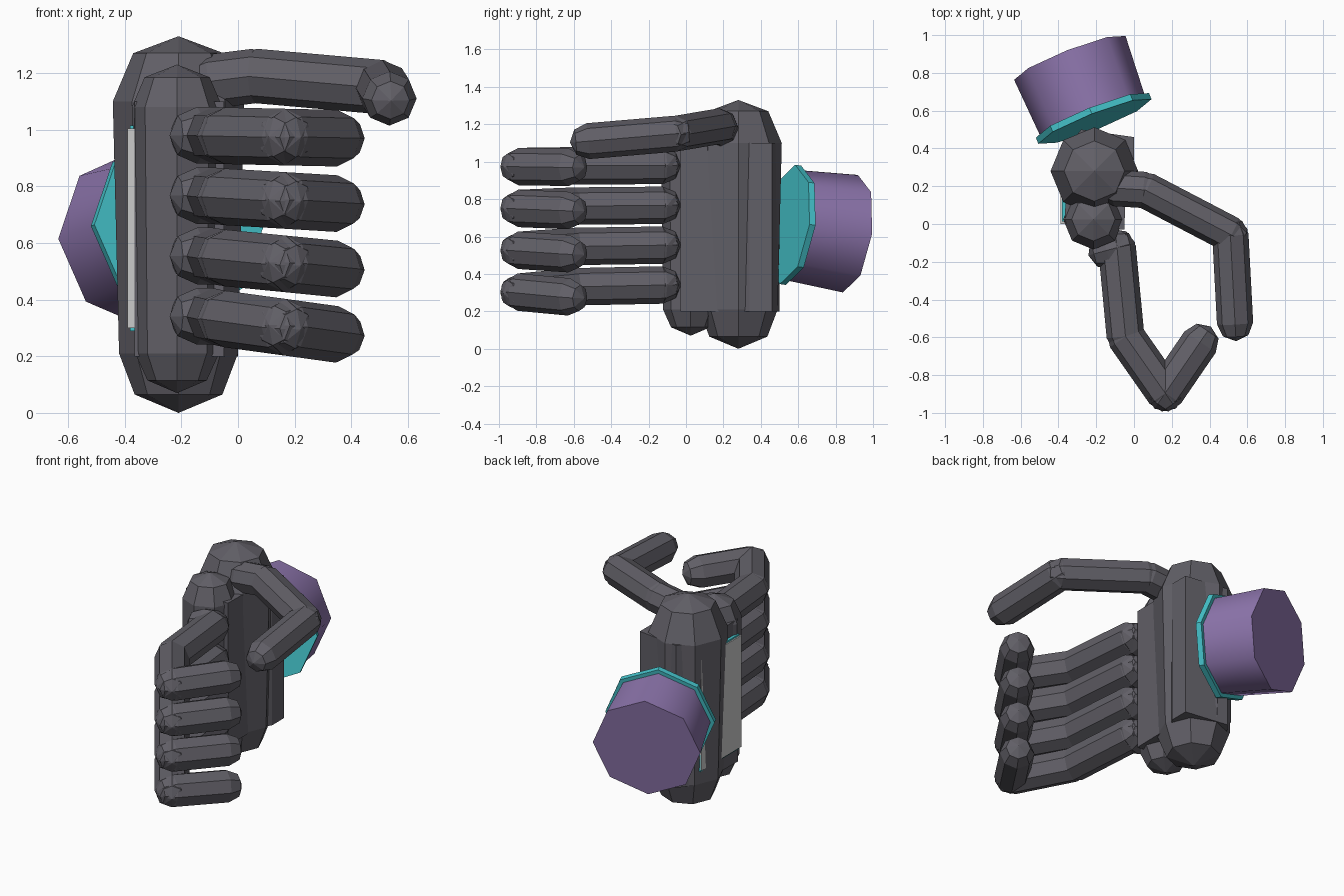
import bpy, bmesh
from math import cos, sin, pi, radians
from mathutils import Vector

if "Cube" in bpy.data.objects:
    bpy.data.objects.remove(bpy.data.objects["Cube"])


def material(name, rgb):
    m = bpy.data.materials.new(name)
    m.diffuse_color = (*rgb, 1)
    m.use_nodes = True
    m.node_tree.nodes["Principled BSDF"].inputs["Base Color"].default_value = m.diffuse_color
    return m


DARK = material("dark_grey", (0.12, 0.115, 0.135))
PURPLE = material("purple", (0.27, 0.18, 0.42))
CYAN = material("cyan", (0.06, 0.55, 0.6))


def finish(name, bm, mat):
    bmesh.ops.remove_doubles(bm, verts=bm.verts, dist=1e-4)
    bmesh.ops.recalc_face_normals(bm, faces=bm.faces)
    me = bpy.data.meshes.new(name)
    bm.to_mesh(me)
    bm.free()
    if mat:
        me.materials.append(mat)
    ob = bpy.data.objects.new(name, me)
    bpy.context.collection.objects.link(ob)
    return ob


def lathe(bm, origin, axis, rings):
    """Eight-sided solid of (distance, radius) rings along an axis."""
    o, d = Vector(origin), Vector(axis).normalized()
    u = Vector((1, 0, 0)) if abs(d.z) > 0.95 else d.cross(Vector((0, 0, 1))).normalized()
    v = u.cross(d)
    loops = [[bm.verts.new(o + d * t + (u * cos(i * pi / 4) + v * sin(i * pi / 4)) * max(r, 1e-6))
              for i in range(8)] for t, r in rings]
    for a, b in zip(loops, loops[1:]):
        for i in range(8):
            j = (i + 1) % 8
            bm.faces.new((a[i], a[j], b[j], b[i]))
    for (t, r), loop in ((rings[0], loops[0]), (rings[-1], loops[-1])):
        if r > 0:
            bm.faces.new(loop)


def digit(name, points, r):
    """Chain of faceted capsules through the joints."""
    bm = bmesh.new()
    k = r * 0.7
    for p, q in zip(points, points[1:]):
        p, q = Vector(p), Vector(q)
        n = (q - p).length
        lathe(bm, p, q - p, [(-r, 0), (-k, k), (0, r), (n, r), (n + k, k), (n + r, 0)])
    return finish(name, bm, DARK)


def prism(name, outline, z0, z1, mat):
    bm = bmesh.new()
    lo = [bm.verts.new((x, y, z0)) for x, y in outline]
    hi = [bm.verts.new((x, y, z1)) for x, y in outline]
    bm.faces.new(lo)
    bm.faces.new(hi)
    for i in range(len(lo)):
        j = (i + 1) % len(lo)
        bm.faces.new((lo[i], lo[j], hi[j], hi[i]))
    return finish(name, bm, mat)


def solid(name, origin, axis, rings, mat):
    bm = bmesh.new()
    lathe(bm, origin, axis, rings)
    return finish(name, bm, mat)


# Palm: two upright faceted columns and a core block
solid("palm_column", (-0.21, 0.28, 0), (0, 0, 1),
      [(0, 0), (0.065, 0.155), (0.21, 0.21), (1.10, 0.232), (1.27, 0.16), (1.33, 0)], DARK)
solid("knuckle_column", (-0.215, 0.025, 0), (0, 0, 1),
      [(0.07, 0), (0.115, 0.105), (0.21, 0.148), (1.08, 0.16), (1.185, 0.115), (1.23, 0)], DARK)
prism("palm_core", [(-0.365, 0.0), (-0.05, -0.03), (-0.045, 0.27), (0.0, 0.34),
                    (0.0, 0.46), (-0.28, 0.5), (-0.36, 0.4)], 0.2, 1.1, DARK)

# Plate on the back of the hand with a coloured backing
prism("back_plate", [(-0.39, 0.0), (-0.362, 0.0), (-0.362, 0.4), (-0.39, 0.4)], 0.3, 1.005, None)
prism("back_plate_trim", [(-0.382, 0.012), (-0.36, 0.012), (-0.36, 0.4), (-0.382, 0.4)],
      0.29, 1.015, CYAN)

# Four curled fingers, drooping more towards the little finger
path = [(-0.145, -0.14), (-0.09, -0.125), (-0.045, -0.595), (0.165, -0.895), (0.35, -0.625)]
for i in range(4):
    z = 0.98 - 0.213 * i
    tilt = 0.01 + 0.018 * i
    drops = (0, 0, 0.15 * tilt, 0.6 * tilt, tilt)
    digit(f"finger_{i + 1}", [(x, y, z - d) for (x, y), d in zip(path, drops)], 0.1)

# Thumb
digit("thumb", [(-0.1, 0.19, 1.17), (0.06, 0.18, 1.19), (0.51, -0.055, 1.15),
                (0.535, -0.525, 1.11)], 0.096)

# Wrist cuff with its trim ring
wrist, axis = (-0.22, 0.575, 0.66), (-0.12, 0.305, -0.045)
cuff = solid("wrist_cuff", wrist, axis, [(0, 0.297), (0.33, 0.317)], PURPLE)
solid("wrist_trim", wrist, axis, [(-0.035, 0.322), (0.0, 0.322)], CYAN)
bpy.context.view_layer.objects.active = cuff
cuff.select_set(True)
bpy.ops.object.shade_smooth_by_angle(angle=radians(60))
